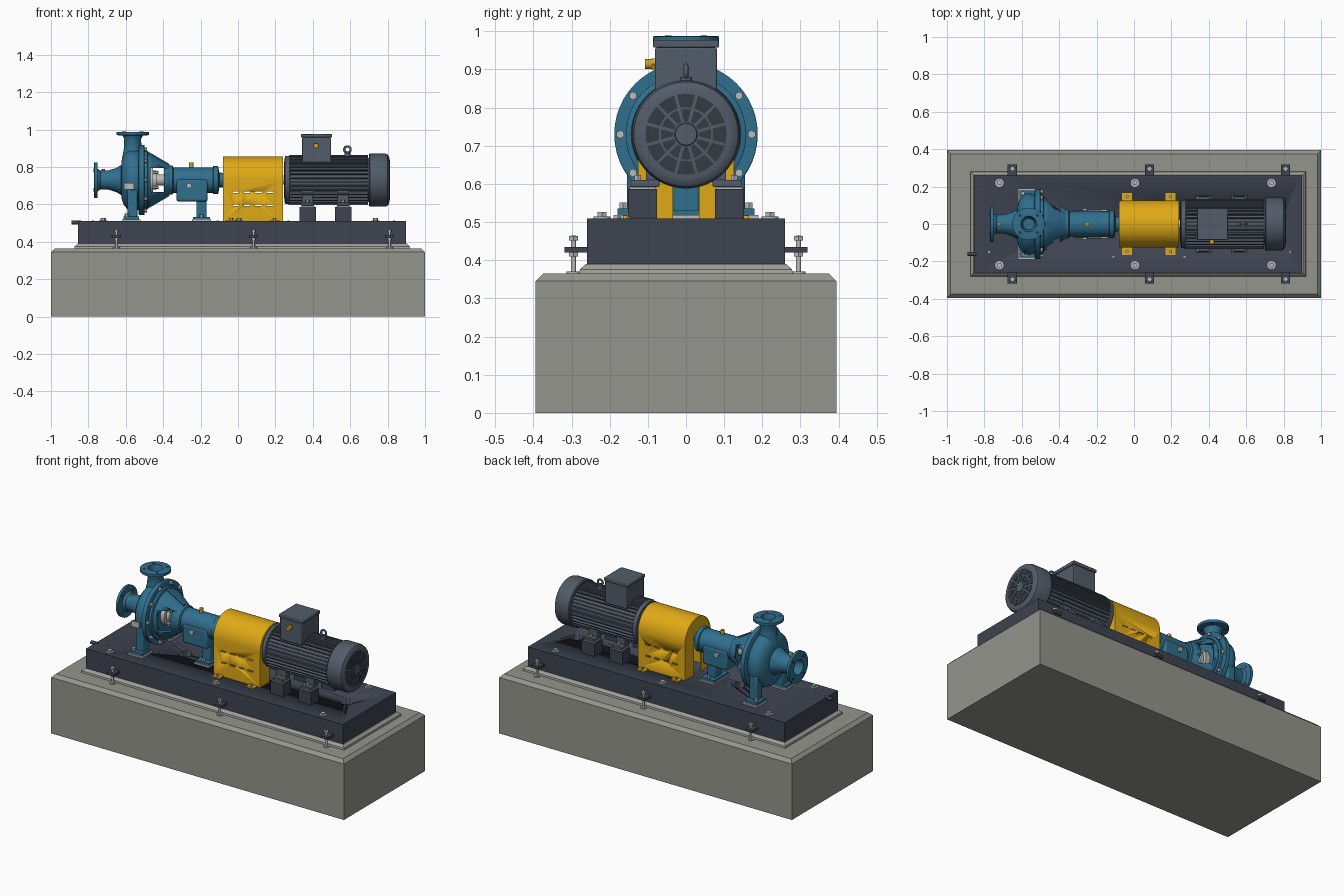
import bpy, bmesh, math
from mathutils import Matrix, Vector

old = bpy.data.objects.get("Cube")
if old:
    bpy.data.objects.remove(old)


def material(name, r, g, b):
    m = bpy.data.materials.new(name)
    m.use_nodes = True
    m.diffuse_color = (r, g, b, 1)
    m.node_tree.nodes["Principled BSDF"].inputs["Base Color"].default_value = (r, g, b, 1)
    return m


CONCRETE = material("concrete", .30, .30, .27)
GROUT = material("grout", .35, .35, .32)
FRAME = material("dark frame paint", .047, .056, .082)
MOTOR = material("motor grey", .085, .107, .142)
BLUE = material("pump blue", .03, .16, .27)
YELLOW = material("guard yellow", .74, .40, .008)
STEEL = material("steel", .5, .5, .49)
BRASS = material("brass", .62, .36, .02)
BLACK = material("grille shadow", .035, .042, .055)

TO_X = Matrix.Rotation(math.pi / 2, 4, 'Y')      # local z becomes +x
TO_Y = Matrix.Rotation(-math.pi / 2, 4, 'X')     # local z becomes +y
UP = Matrix.Identity(4)
AXIS = .73                                       # height of the shaft line


def finish(name, bm, mat, matrix=UP):
    bmesh.ops.transform(bm, matrix=matrix, verts=bm.verts)
    bmesh.ops.recalc_face_normals(bm, faces=bm.faces)
    me = bpy.data.meshes.new(name)
    bm.to_mesh(me)
    bm.free()
    me.materials.append(mat)
    me.shade_smooth()
    me.set_sharp_from_angle(angle=math.radians(32))
    ob = bpy.data.objects.new(name, me)
    bpy.context.collection.objects.link(ob)
    return ob


def skin(bm, loops, cap=True):
    rings = [[bm.verts.new(p) for p in loop] for loop in loops]
    n = len(rings[0])
    for a, b in zip(rings, rings[1:]):
        for i in range(n):
            j = (i + 1) % n
            bm.faces.new((a[i], a[j], b[j], b[i]))
    if cap:
        bm.faces.new(rings[0])
        bm.faces.new(rings[-1])


def slab(name, mat, x, y, levels):
    """Block given by x and y ranges and (height, inset) levels."""
    bm = bmesh.new()
    skin(bm, [[(x[0] + i, y[0] + i, z), (x[1] - i, y[0] + i, z),
               (x[1] - i, y[1] - i, z), (x[0] + i, y[1] - i, z)] for z, i in levels])
    return finish(name, bm, mat)


def box(name, mat, x, y, z, bevel=0):
    ob = slab(name, mat, x, y, [(z[0], 0), (z[1], 0)])
    if bevel:
        mod = ob.modifiers.new("bevel", 'BEVEL')
        mod.width, mod.segments = bevel, 2
    return ob


def lathe(name, mat, profile, at, turn=UP, n=40, cap=True):
    """Turned part from (distance along axis, radius) points."""
    bm = bmesh.new()
    skin(bm, [[(r * math.cos(2 * math.pi * k / n), r * math.sin(2 * math.pi * k / n), t)
               for k in range(n)] for t, r in profile], cap)
    return finish(name, bm, mat, Matrix.Translation(at) @ turn)


def rod(name, mat, r, length, at, turn=UP, n=16):
    return lathe(name, mat, [(0, r), (length, r)], at, turn, n)


def shaft_part(name, mat, profile, n=48):
    return lathe(name, mat, profile, (0, 0, AXIS), TO_X, n)


def cut(ob, cutter):
    cutter.hide_render = True
    cutter.display_type = 'WIRE'
    cutter.hide_viewport = True
    mod = ob.modifiers.new("cut", 'BOOLEAN')
    mod.operation, mod.solver, mod.object = 'DIFFERENCE', 'EXACT', cutter


def bolt_ring(name, mat, count, radius, r, length, centre, turn, phase=.5):
    for k in range(count):
        a = 2 * math.pi * (k + phase) / count
        off = turn @ Vector((radius * math.cos(a), radius * math.sin(a), 0))
        rod(name, mat, r, length, Vector(centre) + off, turn, 6)


# Foundation, grout bed and base frame
slab("foundation", CONCRETE, (-1, 1), (-.395, .395), [(0, 0), (.345, 0), (.365, .02)])
slab("grout_bed", GROUT, (-.875, .92), (-.28, .28), [(.365, 0), (.376, .002), (.39, .017)])
frame = box("base_frame", FRAME, (-.855, .898), (-.26, .26), (.39, .51))
for x in (-.36, .745):
    cut(frame, rod("grout_hole_cutter", GROUT, .037, .2, (x, 0, .35), n=32))
rod("drain_pipe", FRAME, .011, .05, (-.89, -.16, .503), TO_X)

# Anchor lugs with jacking bolts, and hold-down bolts on the frame
for s in (-1, 1):
    for x in (-.65, .083, .81):
        box("anchor_lug", FRAME, (x - .025, x + .025), sorted((s * .258, s * .318)), (.42, .435))
        rod("jacking_bolt", STEEL, .007, .1, (x, s * .295, .365), n=12)
        rod("jacking_bolt_head", STEEL, .014, .012, (x, s * .295, .452), n=6)
        rod("lock_nut", STEEL, .014, .01, (x, s * .295, .41), n=6)
        rod("jacking_pad", STEEL, .018, .006, (x, s * .295, .365))
    for x in (-.72, .005, .735):
        rod("hold_down_washer", STEEL, .022, .005, (x, s * .22, .51), n=24)
        rod("hold_down_bolt", STEEL, .014, .016, (x, s * .22, .51), n=6)
for x, y in ((-.775, -.15), (-.11, -.175), (.27, -.175), (.835, -.15)):
    rod("levelling_stud", STEEL, .005, .004, (x, y, .51), n=10)

# Pump casing, suction nozzle and cover
shaft_part("volute_casing", BLUE, [(-.625, .075), (-.622, .1), (-.612, .13), (-.592, .155),
                                   (-.565, .165), (-.535, .16), (-.52, .15)])
shaft_part("casing_flange", BLUE, [(-.532, .18), (-.528, .188), (-.502, .188), (-.5, .185)])
shaft_part("bracket_flange", BLUE, [(-.5, .158), (-.485, .158), (-.482, .152)])
shaft_part("suction_nozzle", BLUE, [(-.68, .04), (-.77, .045), (-.77, .088), (-.768, .095),
                                    (-.752, .095), (-.75, .06), (-.735, .05), (-.69, .052),
                                    (-.65, .065), (-.6, .095)])
bolt_ring("casing_bolt", STEEL, 10, .172, .011, .016, (-.502, 0, AXIS), TO_X)
bolt_ring("suction_bolt_hole", BLACK, 4, .074, .01, .022, (-.772, 0, AXIS), TO_X)

# Discharge nozzle
lathe("discharge_nozzle", BLUE, [(.2, .03), (.258, .042), (.258, .08), (.256, .087), (.24, .087),
                                 (.238, .055), (.22, .045), (.17, .047), (.1, .06)],
      (-.563, 0, AXIS), n=48)
bolt_ring("discharge_bolt_hole", BLACK, 4, .066, .01, .022, (-.563, 0, .967), UP)
box("casing_plate", STEEL, (-.61, -.555), (-.172, -.164), (.68, .715))
rod("suction_plug", BRASS, .01, .02, (-.72, 0, .77), n=6)

# Pump feet on shims
for s in (-1, 1):
    box("pump_shim", STEEL, (-.62, -.52), sorted((s * .09, s * .19)), (.51, .519))
    box("pump_foot", BLUE, (-.612, -.528), sorted((s * .1, s * .18)), (.519, .535))
    box("pump_leg", BLUE, (-.592, -.538), sorted((s * .1, s * .155)), (.53, .68), .008)
    rod("pump_foot_bolt", STEEL, .011, .016, (-.595, s * .165, .535), n=6)

# Open lantern between casing and bearing housing, with the shaft seal inside
lantern = lathe("lantern", BLUE, [(-.485, .145), (-.46, .135), (-.365, .078), (-.365, .06),
                                  (-.465, .117), (-.485, .127), (-.485, .145)],
                (0, 0, AXIS), TO_X, 48, False)
cut(lantern, box("lantern_window_cutter", BLUE, (-.468, -.395), (-.3, .3), (.665, .795)))
for s in (-1, 1):
    bm = bmesh.new()
    outline = [(-.485, .155), (-.365, .085), (-.365, .06), (-.485, .12)]
    skin(bm, [[(x, y, AXIS + s * z) for x, z in outline] for y in (-.01, .01)])
    finish("lantern_rib", bm, BLUE)
shaft_part("seal_gland", STEEL, [(-.49, .07), (-.455, .07), (-.455, .05), (-.435, .05),
                                 (-.435, .03), (-.36, .03)], 32)
bolt_ring("gland_stud", STEEL, 4, .056, .008, .03, (-.455, 0, AXIS), TO_X)

# Bearing housing and its support
shaft_part("bearing_housing", BLUE, [(-.375, .06), (-.37, .078), (-.35, .078), (-.345, .068),
                                     (-.135, .068), (-.132, .075), (-.108, .075), (-.105, .07),
                                     (-.1, .04), (-.075, .038)])
box("oil_sump", BLUE, (-.33, -.162), (-.072, .072), (.615, .735), .012)
box("support_leg", BLUE, (-.222, -.168), (-.035, .035), (.52, .63), .006)
box("support_foot", BLUE, (-.24, -.15), (-.07, .07), (.519, .532))
box("support_shim", STEEL, (-.245, -.145), (-.078, .078), (.51, .519))
rod("oil_filler", BRASS, .012, .028, (-.25, 0, .795), n=12)
for s in (-1, 1):
    rod("oil_sight_glass", STEEL, .014, .012, (-.262, s * .078 - .006, .7), TO_Y, 20)
    rod("support_bolt", STEEL, .01, .014, (-.195, s * .055, .532), n=6)

# Coupling and its guard with slotted sides
shaft_part("coupling", STEEL, [(-.08, .025), (-.03, .025), (-.03, .048), (.19, .048),
                               (.19, .025), (.27, .025)], 32)


def arch(radius, n=24):
    pts = [(-radius * math.cos(math.pi * k / n), AXIS + radius * math.sin(math.pi * k / n))
           for k in range(n + 1)]
    return [(-radius, .51)] + pts + [(radius, .51)]


bm = bmesh.new()
skin(bm, [[(x, y, z) for y, z in arch(.126) + arch(.119)[::-1]] for x in (-.08, .24)])
guard = finish("coupling_guard", bm, YELLOW)
for z in (.595, .665):
    for k in range(4):
        x = -.012 + .061 * k
        cut(guard, box("slot_cutter", YELLOW, (x - .018, x + .018), (-.3, .3), (z - .004, z + .004)))
for x in (-.079, .233):
    bm = bmesh.new()
    skin(bm, [[(x + d, y, z) for y, z in arch(.122) + arch(.034, 10)[::-1]] for d in (0, .006)])
    finish("guard_end_plate", bm, YELLOW)
for x in (-.037, .195):
    for s in (-1, 1):
        box("guard_tab", YELLOW, (x - .026, x + .026), sorted((s * .12, s * .165)), (.51, .517))
        rod("guard_bolt", STEEL, .009, .01, (x, s * .147, .517), n=6)

# Motor body with cooling fins
shaft_part("motor_body", MOTOR, [(.245, .06), (.248, .11), (.252, .128), (.275, .13),
                                 (.278, .118), (.72, .118)])
bm = bmesh.new()
for k in range(36):
    turn = Matrix.Rotation(2 * math.pi * (k + .5) / 36, 4, 'X')
    place = Matrix.Translation((.485, 0, AXIS)) @ turn @ Matrix.Translation((0, 0, .122))
    bmesh.ops.create_cube(bm, size=1, matrix=place @ Matrix.Diagonal((.42, .007, .022, 1)))
finish("cooling_fins", bm, MOTOR)
shaft_part("fan_cowl", MOTOR, [(.7, .125), (.7, .138), (.705, .142), (.785, .142), (.8, .137),
                               (.807, .127), (.81, .115), (.81, .03), (.813, .028)], 56)

# Fan grille openings in two rings
bm = bmesh.new()
for r0, r1 in ((.034, .066), (.072, .106)):
    for k in range(12):
        a = 2 * math.pi * k / 12
        wedge = [(r, a + d * .006 / r + d * (.2 - .0)) for r, d in
                 ((r0, -1), (r1, -1), (r1, 0), (r1, 1), (r0, 1))]
        wedge = [(r, a + (t - a) * (.262 - .004 / r) / (.2 + .006 / r)) for r, t in wedge]
        skin(bm, [[(x, r * math.cos(t), AXIS + r * math.sin(t)) for r, t in wedge]
                  for x in (.808, .812)])
finish("grille_openings", bm, BLACK)

# Terminal box, cable gland and lifting eye
box("terminal_box", MOTOR, (.343, .497), (-.081, .081), (.82, .957), .004)
box("terminal_lid", MOTOR, (.338, .502), (-.086, .086), (.957, .977), .004)
rod("cable_gland", BRASS, .013, .028, (.417, -.108, .914), TO_Y, 12)
rod("gland_nut", BRASS, .017, .01, (.417, -.091, .914), TO_Y, 6)
rod("eye_base", MOTOR, .016, .035, (.585, 0, .845))
bpy.ops.mesh.primitive_torus_add(location=(.585, 0, .893), rotation=(math.pi / 2, 0, 0),
                                 major_radius=.017, minor_radius=.006,
                                 major_segments=24, minor_segments=8)
eye = bpy.context.object
eye.name = "lifting_eye"
eye.data.materials.append(MOTOR)
eye.data.shade_smooth()

# Motor feet on pedestals
for x in (.372, .562):
    for s in (-1, 1):
        box("motor_pedestal", FRAME, (x - .044, x + .044), sorted((s * .076, s * .152)), (.51, .587))
        box("motor_shim", STEEL, (x - .036, x + .036), sorted((s * .08, s * .148)), (.587, .592))
        box("motor_foot", MOTOR, (x - .033, x + .033), sorted((s * .07, s * .146)), (.592, .61), .003)
        box("motor_foot_web", MOTOR, (x - .03, x + .03), sorted((s * .065, s * .105)), (.605, .68))
        rod("motor_foot_bolt", STEEL, .01, .014, (x, s * .126, .61), n=6)
